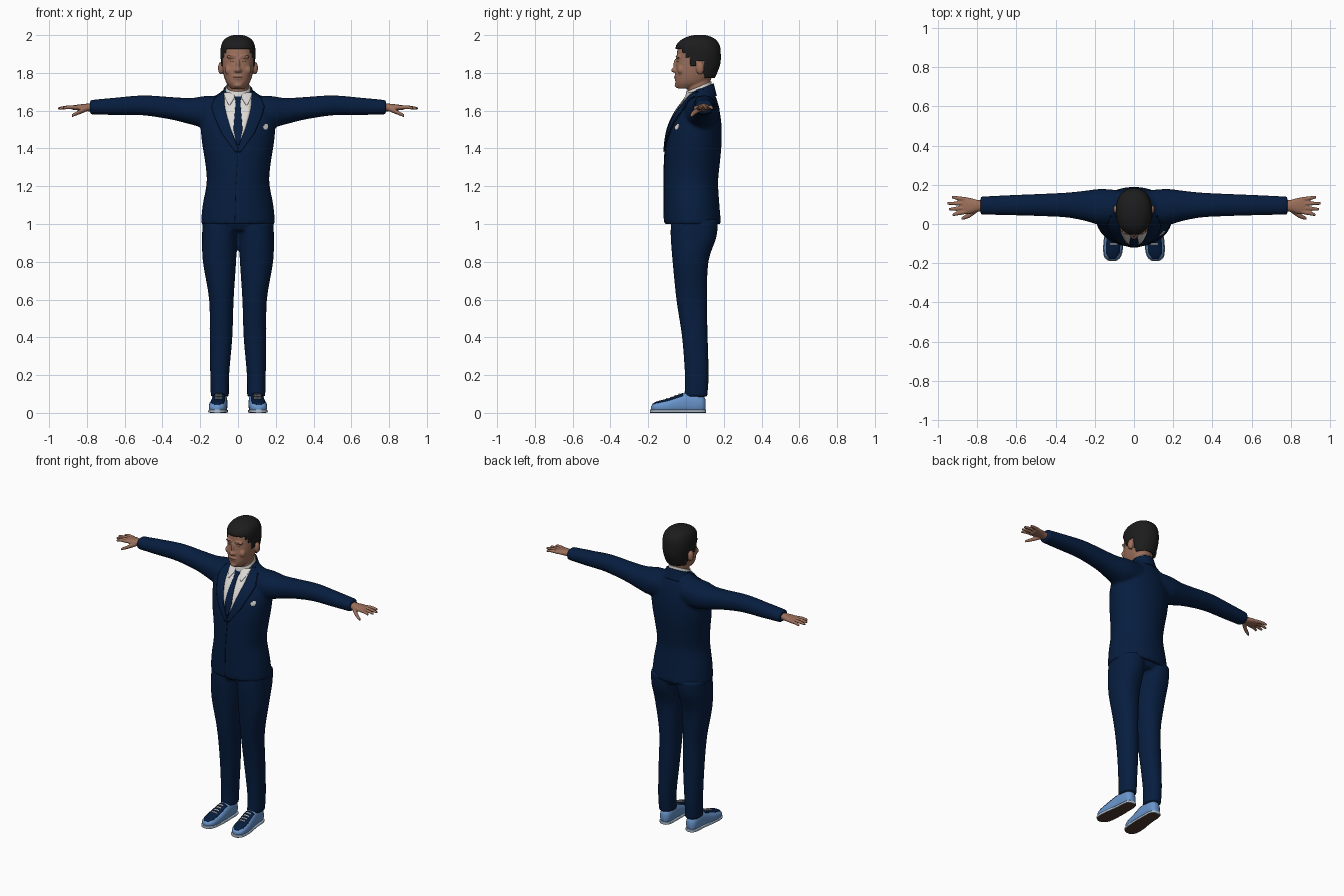
import bpy, bmesh, math
from mathutils import Vector, Matrix
from mathutils.bvhtree import BVHTree

if "Cube" in bpy.data.objects:
    bpy.data.objects.remove(bpy.data.objects["Cube"])


def material(name, r, g, b):
    mat = bpy.data.materials.new(name)
    mat.use_nodes = True
    mat.diffuse_color = (r, g, b, 1)
    shader = mat.node_tree.nodes["Principled BSDF"]
    shader.inputs["Base Color"].default_value = (r, g, b, 1)
    shader.inputs["Roughness"].default_value = .8
    return mat


navy = material("navy cloth", .002, .0125, .05)
seam = material("dark navy seam", .001, .007, .028)
white = material("shirt white", .72, .7, .68)
skin = material("skin", .33, .16, .105)
dark_skin = material("shaded skin", .2, .09, .06)
hair_black = material("hair black", .012, .012, .012)
shoe_blue = material("shoe light blue", .14, .3, .6)
pale_blue = material("sole pale blue", .42, .52, .64)
rubber = material("sole brown", .07, .04, .03)

PLACE = {"x": lambda t, a, b: (t, a, b),
         "y": lambda t, a, b: (a, t, b),
         "z": lambda t, a, b: (a, b, t)}


def smooth_keys(keys, steps):
    """Catmull-Rom interpolation through rows of numbers."""
    rows = []
    for i in range(len(keys) - 1):
        p0, p1 = keys[max(i - 1, 0)], keys[i]
        p2, p3 = keys[i + 1], keys[min(i + 2, len(keys) - 1)]
        for s in range(steps):
            t = s / steps
            rows.append([.5 * (2 * b + (c - a) * t + (2 * a - 5 * b + 4 * c - d) * t * t
                               + (3 * b - a - 3 * c + d) * t ** 3)
                         for a, b, c, d in zip(p0, p1, p2, p3)])
    return rows + [list(keys[-1])]


def loft(bm, axis, keys, power=2.2, seg=32, steps=4):
    """Skin superellipse rings given as (position, centre a, centre b, radius a, radius b)."""
    rings = []
    for t, a, b, ra, rb in smooth_keys(keys, steps):
        ring = []
        for k in range(seg):
            c, s = math.cos(math.tau * k / seg), math.sin(math.tau * k / seg)
            u = math.copysign(abs(c) ** (2 / power), c)
            v = math.copysign(abs(s) ** (2 / power), s)
            ring.append(bm.verts.new(PLACE[axis](t, a + ra * u, b + rb * v)))
        rings.append(ring)
    for low, high in zip(rings, rings[1:]):
        for k in range(seg):
            n = (k + 1) % seg
            bm.faces.new((low[k], low[n], high[n], high[k]))
    bm.faces.new(rings[0][::-1])
    bm.faces.new(rings[-1])


def flip(keys, column):
    """Mirror loft rows to the other side by negating one column."""
    return [[-v if i == column else v for i, v in enumerate(row)] for row in keys]


def blob(bm, centre, radii):
    bmesh.ops.create_uvsphere(bm, u_segments=20, v_segments=12, radius=1,
                              matrix=Matrix.Translation(centre) @ Matrix.Diagonal((*radii, 1)))


def finish(bm, name, *mats, voxel=0, relax=0, mirror=False, thick=0, inward=0):
    bmesh.ops.recalc_face_normals(bm, faces=bm.faces[:])
    mesh = bpy.data.meshes.new(name)
    bm.to_mesh(mesh)
    bm.free()
    for mat in mats:
        mesh.materials.append(mat)
    mesh.shade_smooth()
    mesh.set_sharp_from_angle(angle=math.radians(50))
    obj = bpy.data.objects.new(name, mesh)
    bpy.context.collection.objects.link(obj)
    if voxel:
        mod = obj.modifiers.new("fuse", "REMESH")
        mod.mode, mod.voxel_size, mod.use_smooth_shade = "VOXEL", voxel, True
        mod = obj.modifiers.new("relax", "SMOOTH")
        mod.factor, mod.iterations = .5, relax
    if thick:
        mod = obj.modifiers.new("thickness", "SOLIDIFY")
        mod.thickness, mod.offset = thick, inward
    if mirror:
        obj.modifiers.new("other side", "MIRROR")
    return obj


def surface(obj):
    bpy.context.view_layer.update()
    return BVHTree.FromObject(obj, bpy.context.evaluated_depsgraph_get())


def plate(name, tree, rows, mat, lift, down=False, mirror=False, grow=0):
    """Thin sheet between two edges (position, from, to), draped onto a surface."""
    bm, grid, across = bmesh.new(), [], 8
    ray = Vector((0, 0, -1)) if down else Vector((0, 1, 0))
    for i in range(len(rows) - 1):
        for s in range(7 if i == len(rows) - 2 else 6):
            t, a, b = [p + (q - p) * s / 6 for p, q in zip(rows[i], rows[i + 1])]
            line = []
            for k in range(across + 1):
                x = a - grow + (b - a + 2 * grow) * k / across
                start = Vector((x, t, 1)) if down else Vector((x, -1, t))
                hit = tree.ray_cast(start, ray)[0]
                if hit is None:
                    hit = tree.find_nearest(Vector((x, .03, t)))[0]
                line.append(bm.verts.new(hit - ray * lift))
            grid.append(line)
    for low, high in zip(grid, grid[1:]):
        for k in range(across):
            bm.faces.new((low[k], low[k + 1], high[k + 1], high[k]))
    return finish(bm, name, mat, thick=.004, mirror=mirror)


# Jacket: torso and sleeves fused
torso = [(1.0, 0, .035, .197, .151), (1.1, 0, .03, .187, .147), (1.22, 0, .026, .166, .144),
         (1.32, 0, .032, .173, .147), (1.42, 0, .04, .189, .148), (1.52, 0, .05, .198, .138),
         (1.6, 0, .065, .188, .113), (1.66, 0, .08, .142, .083), (1.7, 0, .085, .09, .06),
         (1.72, 0, .085, .07, .05)]
sleeve = [(.08, .088, 1.6, .085, .078), (.17, .087, 1.594, .092, .084), (.25, .093, 1.597, .077, .07),
          (.35, .097, 1.612, .063, .06), (.5, .097, 1.628, .056, .053),
          (.65, .096, 1.623, .051, .046), (.785, .094, 1.618, .046, .038)]
bm = bmesh.new()
loft(bm, "z", torso, power=2.05, seg=48)
loft(bm, "x", sleeve)
loft(bm, "x", flip(sleeve, 0))
jacket = finish(bm, "jacket", navy, voxel=.01, relax=4)

# Trousers: both legs and the seat fused
leg = [(1.02, .095, .045, .092, .125), (.93, .097, .04, .093, .121), (.8, .098, .024, .088, .095),
       (.6, .088, .03, .065, .081), (.4, .09, .047, .06, .068), (.2, .097, .057, .05, .063),
       (.085, .096, .052, .048, .061)]
bm = bmesh.new()
loft(bm, "z", leg)
loft(bm, "z", flip(leg, 1))
loft(bm, "z", [(.965, 0, .04, .15, .105), (1.03, 0, .04, .18, .135)])
finish(bm, "trousers", navy, voxel=.009, relax=4)

# Shirt front, tie, lapels and pocket square draped on the chest
chest = surface(jacket)
plate("shirt_front", chest, [(1.69, -.078, .078), (1.6, -.068, .068), (1.5, -.038, .038),
                             (1.42, -.002, .002)], white, .003)
plate("tie", chest, [(1.68, -.02, .02), (1.645, -.012, .012), (1.5, -.024, .024),
                     (1.42, -.008, .008)], navy, .008)
lapel = [(1.7, .075, .108), (1.62, .07, .138), (1.575, .06, .126), (1.48, .032, .085),
         (1.38, -.006, .012)]
plate("lapels", chest, lapel, navy, .007, mirror=True)
plate("lapel_edges", chest, lapel, seam, .002, mirror=True, grow=.002)
plate("collar_points", chest, [(1.695, .018, .075), (1.665, .02, .068), (1.63, .042, .05)],
      white, .011, mirror=True)
plate("jacket_closure", chest, [(1.39, -.002, .002), (1.2, -.013, -.01), (1.01, -.018, -.015)],
      seam, .001)
plate("pocket_square", chest, [(1.5, .138, .154), (1.515, .13, .16), (1.53, .145, .156)],
      white, .003)


# Collars: rings around the neck, higher at the back
def collar(name, keys, mat, front_limit):
    ring = bmesh.new()
    loft(ring, "z", keys, power=2, seg=40)
    away = [f for f in ring.faces if len(f.verts) > 4 or f.calc_center_median().y < front_limit]
    bmesh.ops.delete(ring, geom=away, context="FACES")
    for v in ring.verts:
        v.co.z += .42 * (v.co.y - .07)
    finish(ring, name, mat, thick=.006)


collar("shirt_collar", [(1.66, 0, .065, .08, .075), (1.7, 0, .067, .068, .068),
                        (1.728, 0, .068, .062, .064)], white, -1)
collar("jacket_collar", [(1.64, 0, .075, .1, .085), (1.68, 0, .075, .082, .076),
                         (1.712, 0, .074, .073, .07)], navy, .03)

# Head with neck, ears and facial forms fused
bm = bmesh.new()
loft(bm, "z", [(1.718, 0, -.002, .036, .043), (1.745, 0, .027, .06, .083), (1.78, 0, .041, .074, .098),
               (1.82, 0, .051, .082, .106), (1.87, 0, .059, .087, .109), (1.92, 0, .062, .086, .108),
               (1.955, 0, .062, .073, .093), (1.98, 0, .065, .045, .055)])
loft(bm, "z", [(1.64, 0, .072, .058, .06), (1.71, 0, .068, .056, .06), (1.8, 0, .072, .058, .062)])
blob(bm, (0, -.059, 1.815), (.016, .02, .014))
blob(bm, (0, -.053, 1.845), (.01, .014, .032))
blob(bm, (0, -.055, 1.782), (.026, .008, .006))
blob(bm, (0, -.053, 1.77), (.024, .009, .006))
blob(bm, (0, -.045, 1.735), (.024, .016, .014))
for side in (1, -1):
    blob(bm, (side * .03, -.041, 1.885), (.032, .013, .01))
    blob(bm, (side * .042, -.028, 1.815), (.03, .018, .026))
    blob(bm, (side * .014, -.055, 1.811), (.008, .012, .009))
    blob(bm, (side * .09, .075, 1.825), (.016, .022, .034))
head = finish(bm, "head", skin, voxel=.0045, relax=5)

# Eyes, brows and mouth as thin plates
face = surface(head)
plate("eyes", face, [(1.858, .028, .036), (1.86, .02, .044), (1.863, .027, .037)],
      dark_skin, .0003, mirror=True)
plate("brows", face, [(1.887, .018, .036), (1.891, .022, .05)], dark_skin, .0003, mirror=True)
plate("mouth", face, [(1.775, -.014, .014), (1.777, -.022, .022)], dark_skin, .0003)


# Hair: shell trimmed along the hairline
def hairline(y):
    for limit, height in ((-.02, 1.925), (.0, 1.905), (.025, 1.88), (.05, 1.835), (.098, 1.865)):
        if y < limit:
            return height
    return 1.77


bm = bmesh.new()
loft(bm, "z", [(1.76, 0, .07, .068, .075), (1.8, 0, .065, .082, .1), (1.85, 0, .066, .089, .116),
               (1.9, 0, .067, .093, .117), (1.94, 0, .063, .09, .117), (1.97, 0, .066, .078, .098),
               (1.99, 0, .07, .054, .066), (2.0, 0, .072, .024, .03)], seg=72, steps=8)
bald = [f for f in bm.faces if f.calc_center_median().z < hairline(f.calc_center_median().y)]
bmesh.ops.delete(bm, geom=bald, context="FACES")
finish(bm, "hair", hair_black, thick=.014, inward=-1)

# Hands: palm, four fingers and thumb fused
bm = bmesh.new()
loft(bm, "x", [(.76, .093, 1.615, .028, .022), (.8, .093, 1.617, .03, .02),
               (.84, .093, 1.617, .041, .016), (.875, .095, 1.616, .041, .012)])
for root, tip, reach in ((.062, .046, .927), (.083, .075, .945), (.105, .105, .952), (.126, .138, .93)):
    loft(bm, "x", [(.855, root, 1.617, .011, .011), (.9, (root + tip) / 2, 1.618, .0105, .01),
                   (reach, tip, 1.612, .007, .007)], power=2, seg=12)
loft(bm, "x", [(.795, .078, 1.612, .014, .014), (.84, .046, 1.592, .014, .012),
               (.88, .028, 1.573, .008, .008)], power=2, seg=12)
finish(bm, "hands", skin, voxel=.004, relax=2, mirror=True)

# Shoes: upper, sole, navy vamp and laces
upper = [(-.186, .11, .025, .014, .01), (-.17, .11, .028, .036, .022), (-.14, .108, .03, .046, .032),
         (-.09, .105, .035, .048, .04), (-.04, .1, .044, .045, .05), (.01, .097, .052, .041, .057),
         (.06, .096, .05, .039, .053), (.09, .096, .046, .032, .045), (.104, .096, .04, .016, .03)]
bm = bmesh.new()
loft(bm, "y", upper, power=2.4)
bmesh.ops.bisect_plane(bm, geom=bm.verts[:] + bm.edges[:] + bm.faces[:], plane_co=(0, 0, .008),
                       plane_no=(0, 0, 1), clear_inner=True)
shoes = finish(bm, "shoes", shoe_blue)
bm = bmesh.new()
loft(bm, "y", [(y * 1.02, x, .009, r + .003, .009) for y, x, z, r, h in upper], power=5)
bmesh.ops.recalc_face_normals(bm, faces=bm.faces[:])
for f in bm.faces:
    f.material_index = 1 if f.normal.z < -.7 else 0
finish(bm, "soles", pale_blue, rubber, mirror=True)
instep = surface(shoes)
shoes.modifiers.new("other side", "MIRROR")
plate("shoe_vamps", instep, [(-.178, .095, .125), (-.15, .074, .142), (-.1, .07, .142),
                             (-.015, .068, .13)], navy, .001, down=True, mirror=True)
for i in range(4):
    y = -.105 + i * .022
    plate("lace_%d" % (i + 1), instep, [(y, .084, .122), (y + .007, .084, .122)],
          white, .005, down=True, mirror=True)
